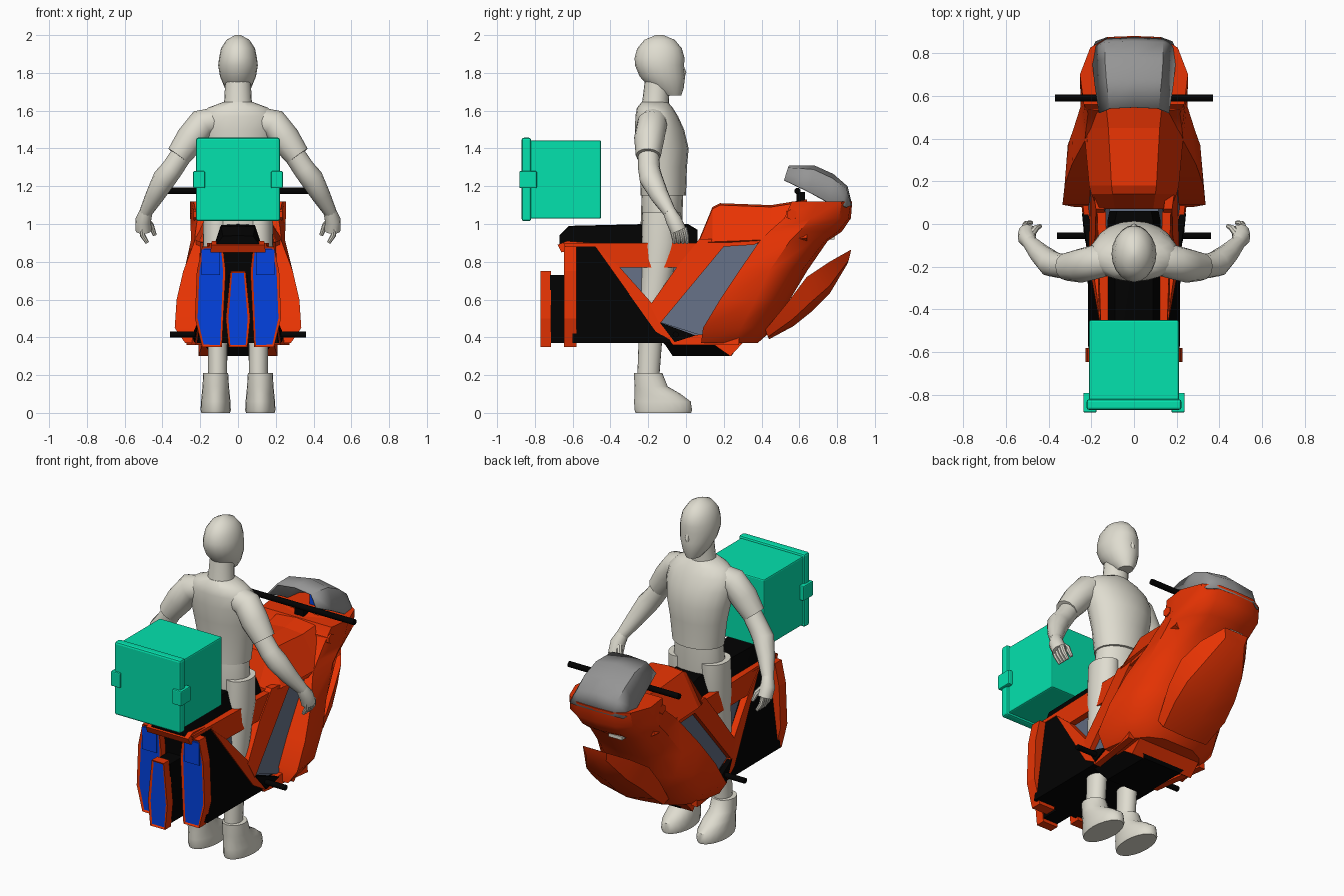
import bpy, bmesh, math
from mathutils import Vector

if "Cube" in bpy.data.objects:
    bpy.data.objects.remove(bpy.data.objects["Cube"], do_unlink=True)


def material(name, red, green, blue):
    mat = bpy.data.materials.new(name)
    mat.use_nodes = True
    color = (red, green, blue, 1)
    mat.diffuse_color = color
    mat.node_tree.nodes["Principled BSDF"].inputs["Base Color"].default_value = color
    return mat


orange = material("orange paint", .84, .035, .001)
black = material("black plastic", .0005, .0005, .0005)
blue = material("blue light", .001, .055, .75)
slate = material("slate glass", .12, .15, .22)
gray = material("gray screen", .3, .3, .3)
green = material("green case", .001, .76, .42)
clay = material("pale clay", .74, .72, .63)


def finish(name, bm, mat, mirror=False, smooth=False):
    """Turn a bmesh into a named object with a material."""
    bmesh.ops.recalc_face_normals(bm, faces=bm.faces)
    mesh = bpy.data.meshes.new(name)
    bm.to_mesh(mesh)
    bm.free()
    mesh.materials.append(mat)
    obj = bpy.data.objects.new(name, mesh)
    bpy.context.collection.objects.link(obj)
    if mirror:
        obj.modifiers.new("Mirror", "MIRROR")
    if smooth:
        bpy.ops.object.select_all(action="DESELECT")
        obj.select_set(True)
        bpy.context.view_layer.objects.active = obj
        bpy.ops.object.shade_smooth_by_angle(angle=math.radians(40))
    return obj


def loft(name, rings, mat, closed=True, **options):
    """Skin a row of rings; closed rings get end caps."""
    bm = bmesh.new()
    rows = [[bm.verts.new(point) for point in ring] for ring in rings]
    count = len(rows[0])
    for low, high in zip(rows, rows[1:]):
        for i in range(count if closed else count - 1):
            j = (i + 1) % count
            bm.faces.new((low[i], low[j], high[j], high[i]))
    if closed:
        bm.faces.new(rows[0])
        bm.faces.new(rows[-1])
    return finish(name, bm, mat, **options)


def both_sides(half):
    """Complete a half ring that starts on the centre line."""
    return [(-x, y, z) for x, y, z in reversed(half) if x > 0] + list(half)


def ovals(name, rows, center=0, **options):
    """Stack level ellipses given as height, middle y, half width, half depth."""
    angles = [math.tau * i / 20 for i in range(20)]
    rings = [[(center + rx * math.cos(a), cy + ry * math.sin(a), z) for a in angles]
             for z, cy, rx, ry in rows]
    return loft(name, rings, clay, smooth=True, **options)


def limb(name, path, mat=clay, sides=12, **options):
    """Round tube through points, each with its own radius."""
    points = [Vector(p[:3]) for p in path]
    rings = []
    for i, point in enumerate(points):
        ahead = points[min(i + 1, len(points) - 1)] - points[max(i - 1, 0)]
        steep = abs(ahead.y) < abs(ahead.z) + abs(ahead.x)
        across = ahead.cross(Vector((0, 1, 0)) if steep else Vector((0, 0, 1))).normalized()
        up = ahead.cross(across).normalized()
        angles = [math.tau * k / sides for k in range(sides)]
        rings.append([point + path[i][3] * (across * math.cos(a) + up * math.sin(a)) for a in angles])
    return loft(name, rings, mat, smooth=True, **options)


def box(name, low, high, mat, bevel=0, **options):
    bm = bmesh.new()
    bmesh.ops.create_cube(bm, size=1)
    for v in bm.verts:
        v.co = [(a + b) / 2 + c * (b - a) for a, b, c in zip(low, high, v.co)]
    if bevel:
        bmesh.ops.bevel(bm, geom=bm.edges[:], offset=bevel, segments=2, affect="EDGES", profile=.5)
    return finish(name, bm, mat, **options)


def hull_width(y, z):
    """Half width of the vehicle side at a given place."""
    return .145 + .13 * (.9 - z) + .14 * max(0, y + .1)


def side_panel(name, outline, mat, lift=0, depth=.04):
    rings = [[(hull_width(y, z) + lift - d, y, z) for y, z in outline] for d in (0, depth)]
    return loft(name, rings, mat, mirror=True)


def side_block(name, outline, mat, lift=0):
    rings = [[(s * (hull_width(y, z) + lift), y, z) for y, z in outline] for s in (-1, 1)]
    return loft(name, rings, mat)


def rear_panel(name, outline, back, front, mirror=False):
    """Orange housing whose rearmost face carries an inset blue light."""
    obj = loft(name, [[(x, y, z) for x, z in outline] for y in (back, front)], orange, mirror=mirror)
    obj.data.materials.append(blue)
    bm = bmesh.new()
    bm.from_mesh(obj.data)
    rear = min(bm.faces, key=lambda f: f.calc_center_median().y)
    bmesh.ops.inset_region(bm, faces=[rear], thickness=.014, depth=-.006)
    rear.material_index = 1
    bm.to_mesh(obj.data)
    bm.free()


# Rear hull, belly and glazed core
side_block("rear_hull", [(-.6, .88), (-.48, .88), (-.07, .37), (-.6, .37)], black)
side_block("window_core", [(-.48, .87), (.1, .87), (.1, .4), (-.1, .4)], slate, -.06)
loft("belly_pan", [both_sides([(w, back, z), (w, front, z)])
                   for w, back, front, z in [(.2, -.15, .27, .4), (.18, -.11, .28, .36), (.13, -.07, .24, .3)]], black)
side_block("belly_front", [(.235, .3), (.3, .37), (.25, .39), (.12, .38)], orange, -.06)
side_block("tail_bridge", [(-.68, .89), (-.66, .85), (-.5, .87), (-.5, .9), (-.63, .91)], orange, -.005)

# Side frame with its triangular window and sloping glass
side_panel("side_rail", [(-.65, .9), (.06, .9), (-.05, .77), (-.35, .77), (-.48, .88), (-.64, .88)], orange, .005)
side_panel("front_brace", [(.07, .92), (.24, .92), (.2, .88), (-.14, .47), (-.19, .57), (-.05, .77)], orange, .012)
side_panel("rear_brace", [(-.48, .88), (-.35, .77), (-.18, .58), (-.12, .46), (-.06, .37), (-.16, .43)], orange, .01)
side_panel("lower_sill", [(-.14, .47), (-.06, .4), (.12, .42), (.28, .4), (.28, .36), (-.07, .36)], orange, .005)
side_panel("side_glass", [(.2, .88), (.42, .91), (.08, .41), (-.14, .48)], slate, -.02)
side_panel("glass_foot", [(-.14, .48), (.05, .41), (-.06, .375)], black, .014, .03)
side_panel("glass_trim", [(.2, .91), (.46, .94), (.36, .89), (.2, .88)], orange, .01)

# Front fairing built from level slices
slices = [
    (1.12, [(0, .88), (.12, .875), (.205, .825), (.253, .7), (.235, .56)]),
    (1.03, [(0, .873), (.13, .86), (.21, .81), (.253, .66), (.215, .52)]),
    (.96, [(0, .825), (.13, .805), (.2, .74), (.25, .6), (.225, .44)]),
    (.91, [(0, .75), (.13, .735), (.2, .67), (.25, .55), (.23, .39)]),
    (.75, [(0, .64), (.14, .61), (.22, .54), (.285, .44), (.29, .28)]),
    (.6, [(0, .55), (.15, .52), (.24, .46), (.31, .37), (.325, .18)]),
    (.45, [(0, .47), (.14, .45), (.24, .4), (.31, .29), (.335, .09)]),
    (.37, [(0, .38), (.1, .38), (.18, .34), (.25, .26), (.28, .08)]),
]
loft("front_fairing", [both_sides([(x, y, z) for x, y in half]) for z, half in slices], orange, smooth=True)

# Lower jaw: half width, then upper edge and keel as y, z
jaw = [(.08, .875, .865, .855, .79), (.16, .76, .8, .76, .63), (.2, .64, .72, .67, .54),
       (.21, .55, .6, .57, .46), (.18, .42, .44, .44, .39)]
loft("lower_jaw", [both_sides([(0, ky, kz), (w * .85, (y + 2 * ky) / 3, kz + (z - kz) * .25), (w, y, z)])
                   for w, y, z, ky, kz in jaw], orange, smooth=True)

# Tank: y, top height, top half width, base half width
tank = [(.07, .92, .09, .17), (.14, 1.09, .1, .2), (.18, 1.11, .105, .21), (.45, 1.1, .12, .235), (.64, 1.13, .14, .24)]
loft("tank", [both_sides([(0, y, top), (a, y, top - .01), (b, y, .9 + y * .04), (b * .5, y, .86)])
              for y, top, a, b in tank], orange)
limb("tank_knob", [(.12, .56, 1.05, .035), (.235, .56, 1.05, .03)], orange, sides=6, mirror=True)

# Seat
seat = [(-.67, .94, .08), (-.62, .99, .09), (-.2, 1, .09), (.01, 1, .09), (.06, .97, .08)]
loft("seat", [both_sides([(0, y, top), (w, y, top - .005), (w + .035, y, .89)]) for y, top, w in seat], black, smooth=True)

# Windscreen: y, crown height, edge height, edge half width
screen = [(.545, 1.31, 1.235, .165), (.68, 1.31, 1.17, .185), (.78, 1.265, 1.115, .195), (.855, 1.2, 1.1, .192), (.88, 1.1, 1.09, .18)]
shield = loft("windscreen", [both_sides([(0, y, top), (w * .7, y - .005, top - (top - edge) * .15), (w, y - .025, edge)])
                             for y, top, edge, w in screen], gray, closed=False, smooth=True)
shield.modifiers.new("Thickness", "SOLIDIFY").thickness = .01

# Controls and lights
limb("handlebar", [(-.37, .59, 1.175, .017), (.37, .59, 1.175, .017)], black)
limb("foot_pegs", [(-.36, -.055, .415, .016), (.36, -.055, .415, .016)], black)
box("bar_clamp", (-.03, .585, 1.11), (.03, .63, 1.17), black)
box("display", (-.04, .74, 1.11), (.04, .76, 1.2), blue)
box("headlight", (-.12, .745, .917), (-.03, .785, .937), clay)

# Rear light housings
rear_panel("outer_tail_light", [(.19, .88), (.08, .88), (.065, .75), (.085, .35), (.19, .35), (.228, .5), (.218, .75)], -.645, -.58, True)
rear_panel("middle_tail_light", [(-.04, .75), (.04, .75), (.065, .5), (.05, .35), (-.05, .35), (-.065, .5)], -.77, -.715)
box("upper_tail_lens", (.095, -.647, .73), (.192, -.638, .865), blue, mirror=True)
box("tail_core", (-.05, -.72, .37), (.05, -.58, .73), black)

# Cargo case
box("case_body", (-.21, -.83, 1.028), (.21, -.45, 1.443), green, .008)
box("case_lid", (-.222, -.87, 1.015), (.222, -.82, 1.457), green, .012)
box("case_latch", (.175, -.882, 1.19), (.237, -.79, 1.28), green, .006, mirror=True)

# Rider: head and trunk
ovals("head", [(1.68, -.075, .04, .05), (1.72, -.1, .07, .088), (1.78, -.125, .095, .12), (1.84, -.14, .105, .13),
               (1.88, -.14, .1, .132), (1.93, -.14, .09, .118), (1.975, -.14, .06, .08), (2, -.14, .015, .02)])
limb("nose", [(0, -.025, 1.85, .008), (0, -.012, 1.8, .014), (0, -.02, 1.775, .01)])
ovals("neck", [(1.6, -.165, .085, .075), (1.66, -.16, .072, .07), (1.76, -.15, .068, .068)])
ovals("shirt", [(1.15, -.12, .155, .12), (1.3, -.12, .175, .125), (1.4, -.123, .195, .137), (1.5, -.14, .21, .13),
                (1.57, -.155, .205, .113), (1.615, -.165, .16, .095), (1.645, -.165, .08, .07)])
ovals("hips", [(.92, -.13, .14, .1), (1, -.13, .16, .11), (1.16, -.125, .145, .11)])

# Rider: arms and hands
limb("sleeve", [(.1, -.165, 1.55, .07), (.19, -.18, 1.53, .08), (.25, -.195, 1.45, .08), (.315, -.2, 1.36, .066)], mirror=True)
limb("arm", [(.27, -.2, 1.41, .056), (.35, -.195, 1.29, .058), (.39, -.185, 1.24, .062), (.44, -.14, 1.15, .05),
             (.49, -.085, 1.06, .034)], mirror=True)
limb("palm", [(.485, -.09, 1.07, .034), (.502, -.065, 1.02, .042), (.5, -.04, .965, .042)], mirror=True)
for i in range(4):
    y = -.075 + i * .022
    limb("finger", [(.51, y, .98, .015), (.505, y + .01, .94, .014), (.48, y + .015, .9, .01)], sides=8, mirror=True)
limb("thumb", [(.49, -.06, 1.03, .018), (.46, -.02, .99, .016), (.44, -.01, .94, .01)], sides=8, mirror=True)

# Rider: legs and boots
ovals("leg", [(1.06, -.13, .075, .1), (.9, -.135, .078, .1), (.75, -.15, .068, .085), (.55, -.175, .06, .07),
              (.36, -.19, .052, .062), (.18, -.2, .05, .058)], center=.108, mirror=True)
ovals("boot", [(.21, -.2, .066, .075), (.14, -.185, .07, .088), (.1, -.15, .074, .122), (.06, -.125, .078, .15),
               (.015, -.12, .08, .152), (0, -.12, .076, .147)], center=.118, mirror=True)
